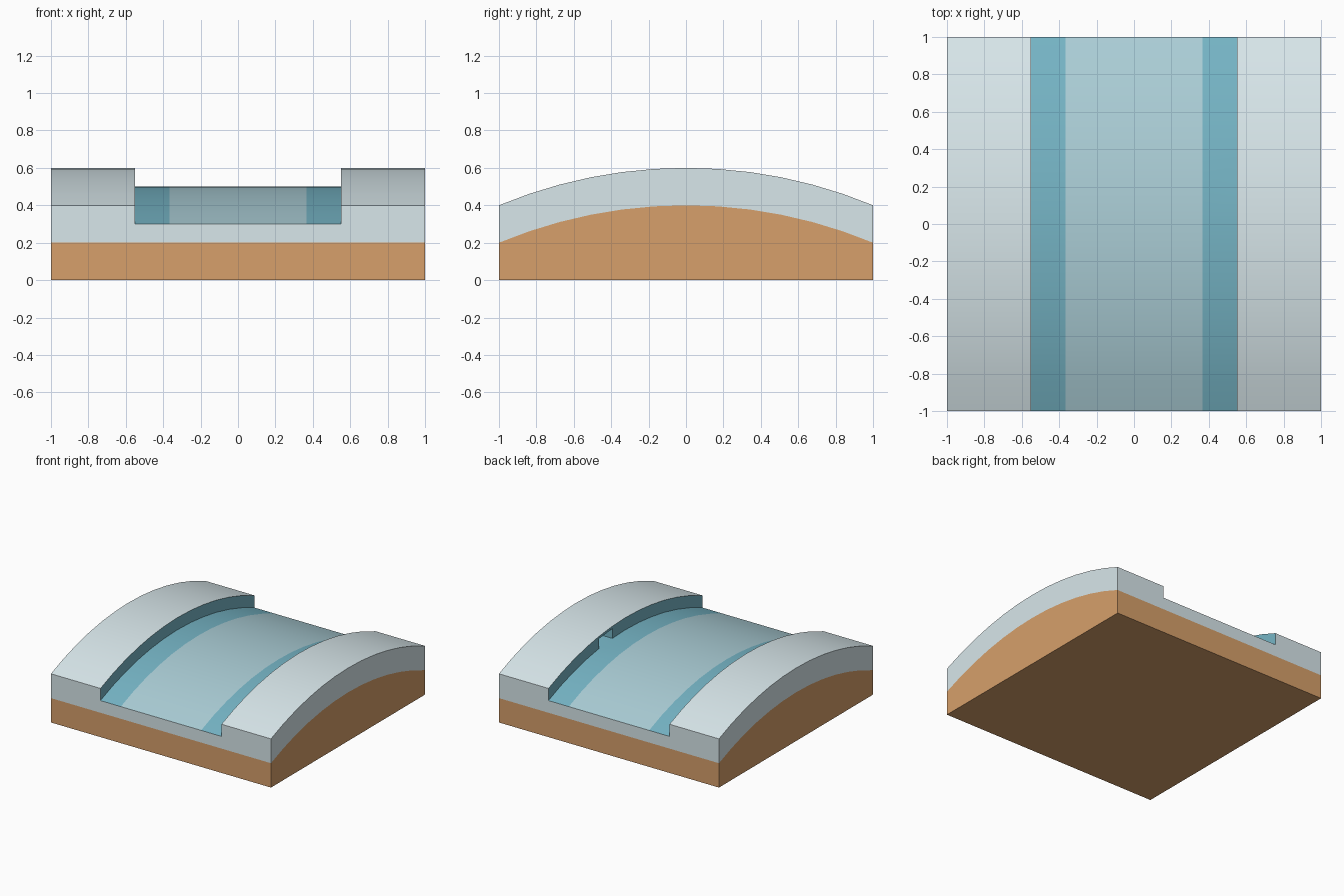
import bpy, bmesh, math
from mathutils import Vector

if "Cube" in bpy.data.objects:
    bpy.data.objects.remove(bpy.data.objects["Cube"])


def material(name, rgb):
    m = bpy.data.materials.new(name)
    m.diffuse_color = (*rgb, 1)
    m.use_nodes = True
    m.node_tree.nodes["Principled BSDF"].inputs["Base Color"].default_value = m.diffuse_color
    return m


# Circular arch: chord 2, rise 0.2, twelve segments
RADIUS, SEGMENTS = 2.6, 12
HALF = math.asin(1 / RADIUS)
ARC = []
for i in range(SEGMENTS + 1):
    a = HALF * (2 * i / SEGMENTS - 1)
    ARC.append((RADIUS * math.sin(a), RADIUS * math.cos(a) - 2.4))

# Cross-section across x: (x, height at tile ends, follows the arch)
half = [(-1, 0, 0), (-1, .2, 1), (-1, .4, 1), (-.55, .4, 1), (-.55, .3, 1), (-.365, .3, 1)]
profile = half + [(-x, z, f) for x, z, f in reversed(half)]
SOIL, BANK, EDGE, BED = range(4)
strip_mats = [SOIL, BANK, BANK, EDGE, EDGE, BED, EDGE, EDGE, BANK, BANK, SOIL, SOIL]

bm = bmesh.new()


def face(verts, mat):
    f = bm.faces.new(verts)
    f.material_index = mat
    return f


# Sweep the cross-section over the arch
rings = [[bm.verts.new((x, y, z + f * rise)) for x, z, f in profile] for y, rise in ARC]
n = len(profile)
NICHE = (7, 7)  # segment and strip of the small wall recess
for s in range(SEGMENTS):
    r0, r1 = rings[s], rings[s + 1]
    for k in range(n):
        if (s, k) != NICHE:
            j = (k + 1) % n
            face([r0[k], r0[j], r1[j], r1[k]], strip_mats[k])

# End faces: soil below, bank above
for r in (rings[0], rings[-1]):
    face([r[0], r[1], r[10], r[11]], SOIL)
    face(r[1:11], BANK)

# Small recess under the lip of one channel wall
s, k = NICHE
low = [rings[s][k], rings[s + 1][k]]
top = [rings[s][k + 1], rings[s + 1][k + 1]]
mid = [bm.verts.new(v.co + Vector((0, 0, .08))) for v in low]
low_in, mid_in = ([bm.verts.new(v.co + Vector((.1, 0, 0))) for v in row] for row in (low, mid))
for a, b in ((top, mid), (mid, mid_in), (mid_in, low_in), (low_in, low)):
    face([a[0], a[1], b[1], b[0]], EDGE)
for i in (0, 1):
    face([low[i], mid[i], mid_in[i], low_in[i]], EDGE)

bmesh.ops.recalc_face_normals(bm, faces=bm.faces)
mesh = bpy.data.meshes.new("arched_channel_tile")
bm.to_mesh(mesh)
bm.free()
tile = bpy.data.objects.new("arched_channel_tile", mesh)
bpy.context.collection.objects.link(tile)

for name, rgb in (("soil", (.68, .35, .145)), ("bank", (.69, .80, .83)),
                  ("channel_edge", (.18, .46, .56)), ("channel_bed", (.41, .62, .68))):
    mesh.materials.append(material(name, rgb))

bpy.context.view_layer.objects.active = tile
tile.select_set(True)
bpy.ops.object.shade_smooth_by_angle(angle=math.radians(30))
